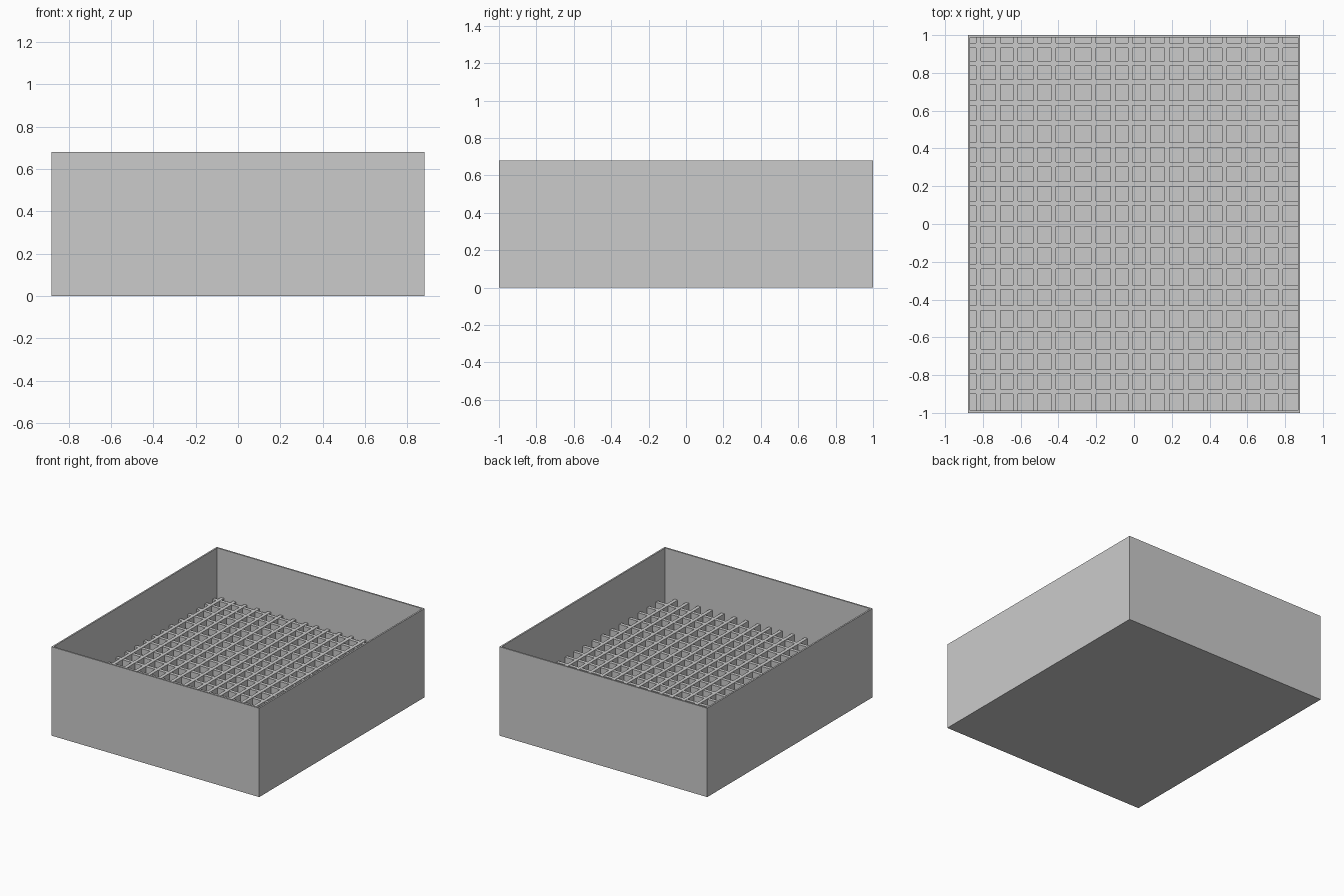
import bpy

if "Cube" in bpy.data.objects:
    bpy.data.objects.remove(bpy.data.objects["Cube"])

W, D, H, T = 0.88, 1.0, 0.68, 0.012   # half width, half depth, height, wall
GRID_TOP, GRID_H, BAR = 0.31, 0.05, 0.026


def box(name, x0, x1, y0, y1, z0, z1):
    bpy.ops.mesh.primitive_cube_add(size=1, location=((x0 + x1) / 2, (y0 + y1) / 2, (z0 + z1) / 2))
    ob = bpy.context.object
    ob.name = name
    ob.scale = (x1 - x0, y1 - y0, z1 - z0)
    bpy.ops.object.transform_apply(location=False, rotation=False, scale=True)
    return ob


# Open tray: floor and four walls
box("floor", -W, W, -D, D, 0, T)
box("left_wall", -W, -W + T, -D, D, T, H)
box("right_wall", W - T, W, -D, D, T, H)
box("front_wall", -W + T, W - T, -D, -D + T, T, H)
box("back_wall", -W + T, W - T, D - T, D, T, H)

# Slightly uneven lattice bars, resting between the walls
long_x = [-.823, -.72, -.627, -.521, -.426, -.325, -.214, -.111, -.02,
          .075, .175, .275, .38, .48, .58, .68, .775]
cross_y = [.945, .85, .751, .64, .534, .418, .315, .212, .108, 0,
           -.114, -.225, -.335, -.445, -.56, -.675, -.782, -.886]
z0 = GRID_TOP - GRID_H
for i, x in enumerate(long_x):
    box(f"lengthwise_bar_{i + 1}", x - BAR / 2, x + BAR / 2, -D + T, D - T, z0, GRID_TOP)
for i, y in enumerate(cross_y):
    box(f"crosswise_bar_{i + 1}", -W + T, W - T, y - BAR / 2, y + BAR / 2, z0, GRID_TOP - 0.002)
